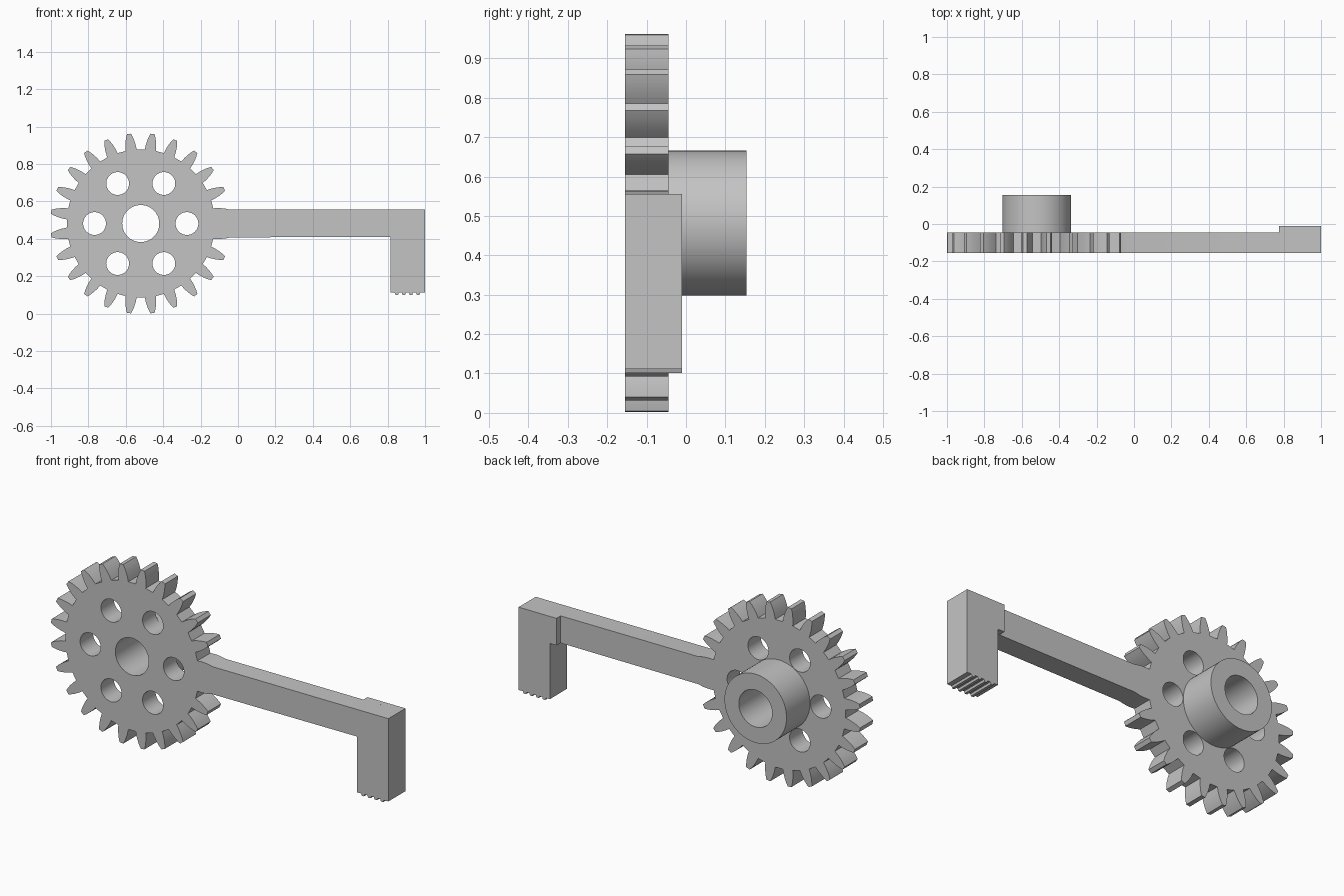
import bpy, bmesh
from math import sin, cos, pi, radians

cube = bpy.data.objects.get("Cube")
if cube:
    bpy.data.objects.remove(cube, do_unlink=True)

grey = bpy.data.materials.new("plain_grey")
grey.use_nodes = True
colour = (0.55, 0.55, 0.55, 1)
grey.diffuse_color = colour
grey.node_tree.nodes["Principled BSDF"].inputs["Base Color"].default_value = colour

CX, CZ = -0.52, 0.482             # gear axis
FRONT, MID, BACK = -0.155, -0.045, -0.01
ARM_LOW, ARM_TOP = 0.411, 0.556


def circle(cx, cz, r, n=64):
    return [(cx + r * cos(2 * pi * i / n), cz + r * sin(2 * pi * i / n)) for i in range(n)]


def plate(name, loops, y0, y1):
    """Solid between y0 and y1 from an outer outline and optional holes."""
    bm = bmesh.new()
    ends = []
    for y in (y0, y1):
        rings, edges = [], []
        for loop in loops:
            ring = [bm.verts.new((x, y, z)) for x, z in loop]
            edges += [bm.edges.new((a, b)) for a, b in zip(ring, ring[1:] + ring[:1])]
            rings.append(ring)
        bmesh.ops.triangle_fill(bm, edges=edges, use_beauty=True, normal=(0, -1, 0))
        ends.append(rings)
    for a, b in zip(*ends):
        for i in range(len(a)):
            bm.faces.new((a[i - 1], a[i], b[i], b[i - 1]))
    bmesh.ops.recalc_face_normals(bm, faces=bm.faces)
    mesh = bpy.data.meshes.new(name)
    bm.to_mesh(mesh)
    bm.free()
    mesh.materials.append(grey)
    obj = bpy.data.objects.new(name, mesh)
    bpy.context.collection.objects.link(obj)
    bpy.ops.object.select_all(action="DESELECT")
    obj.select_set(True)
    bpy.context.view_layer.objects.active = obj
    bpy.ops.object.shade_smooth_by_angle(angle=radians(30))
    return obj


# Gear outline: tooth flank as (radius, half width), swept round the axis
flank = [(0.395, 0.030), (0.42, 0.028), (0.445, 0.0235), (0.465, 0.018), (0.483, 0.011)]
TEETH = 24
outline = []
for k in range(TEETH):
    a = 2 * pi * (k + 0.5) / TEETH
    rising = [(r, -w) for r, w in flank]
    falling = [(r, w) for r, w in reversed(flank)]
    # The first and last teeth blend into the arm
    points = falling if k == 0 else rising if k == TEETH - 1 else rising + falling
    outline += [(CX + r * cos(a) - w * sin(a), CZ + r * sin(a) + w * cos(a)) for r, w in points]

# Arm closes the outline on the right
outline += [(1, ARM_LOW), (1, ARM_TOP)]

# Axle bore and six lightening holes
holes = [circle(CX, CZ, 0.099)]
for k in range(6):
    a = k * pi / 3
    holes.append(circle(CX + 0.247 * cos(a), CZ + 0.247 * sin(a), 0.061, 40))
plate("gear_and_arm", [outline] + holes, FRONT, MID)

# Hub on the back
plate("hub", [circle(CX, CZ, 0.184), circle(CX, CZ, 0.099)], MID, 0.154)

# Thickened end of the arm
plate("arm_end_pad", [[(0.775, ARM_LOW), (1, ARM_LOW), (1, ARM_TOP), (0.775, ARM_TOP)]], MID, BACK)

# Leg with small ridges under the foot
foot = [(1, ARM_LOW), (0.815, ARM_LOW), (0.815, 0.112)]
for k in range(4):
    x = 0.838 + 0.038 * k
    foot += [(x, 0.112), (x + 0.004, 0.101), (x + 0.018, 0.101), (x + 0.022, 0.112)]
foot.append((1, 0.112))
plate("leg", [foot], FRONT, BACK)
